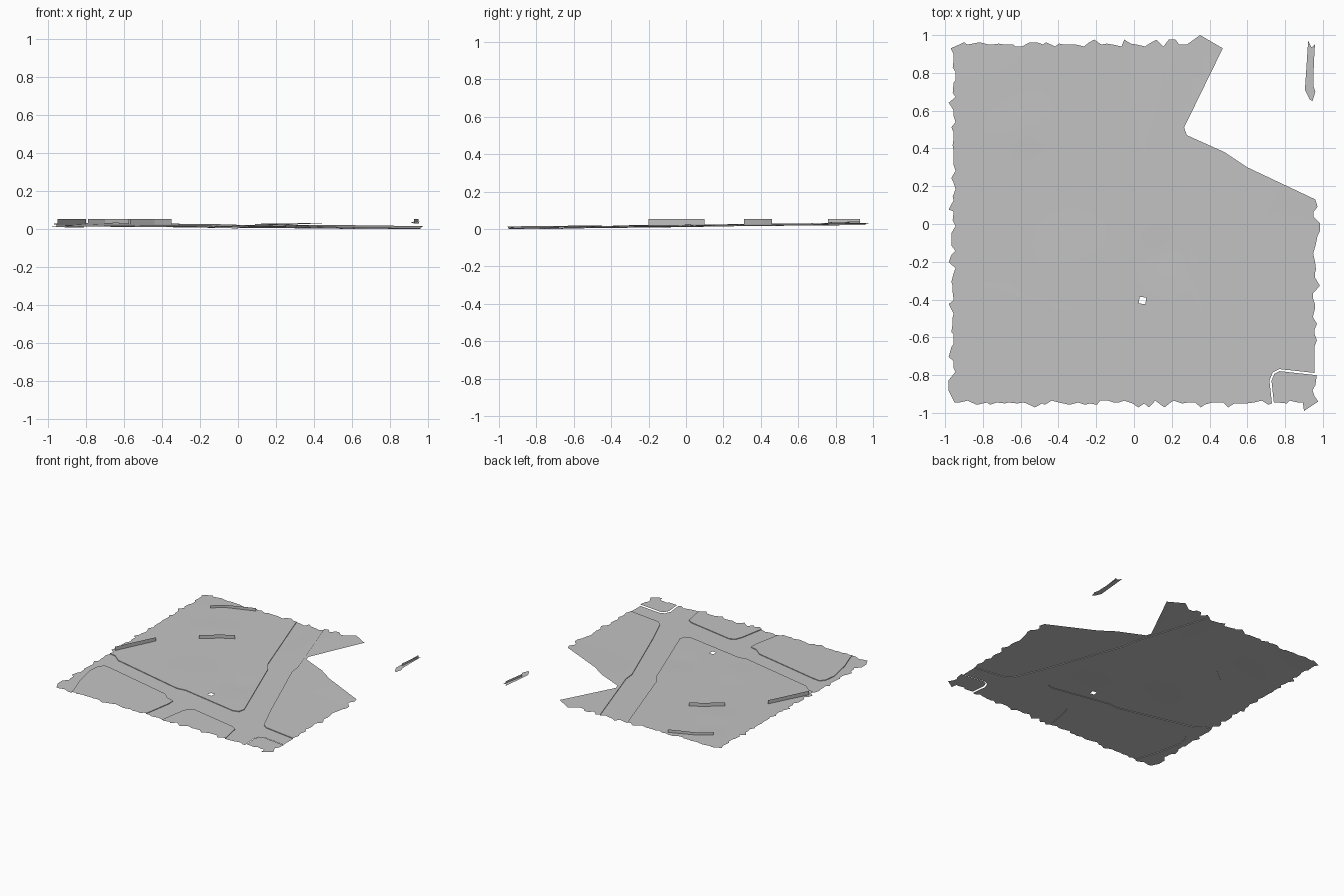
import bpy
import bmesh
import math
import random
from mathutils import Vector
from mathutils.geometry import delaunay_2d_cdt

random.seed(4)
if "Cube" in bpy.data.objects:
    bpy.data.objects.remove(bpy.data.objects["Cube"])

KERB = 0.005
WALL_TOP = 0.053

grey = bpy.data.materials.new("plain_grey")
grey.use_nodes = True
grey.diffuse_color = (0.55, 0.55, 0.55, 1)
grey.node_tree.nodes["Principled BSDF"].inputs["Base Color"].default_value = (0.55, 0.55, 0.55, 1)


def ground(x, y):
    """Gently sloping terrain with a few soft swells."""
    z = 0.019 - 0.006 * x + 0.009 * y + 0.02 * max(x, 0) * max(y, 0)
    for cx, cy, r, h in ((-0.6, 0.5, 0.12, 0.004), (0.15, -0.15, 0.1, -0.004),
                         (-0.75, 0.8, 0.12, 0.003), (-0.3, -0.2, 0.15, 0.002)):
        z += h * math.exp(-((x - cx) ** 2 + (y - cy) ** 2) / (r * r))
    return z


def inside(p, poly):
    """Even-odd point in polygon test."""
    hit = False
    for (ax, ay), (bx, by) in zip(poly, poly[1:] + poly[:1]):
        if (ay > p[1]) != (by > p[1]) and p[0] < ax + (p[1] - ay) * (bx - ax) / (by - ay):
            hit = not hit
    return hit


def torn(a, b):
    """Ragged edge from a to b, walking counter-clockwise round the sheet."""
    a, b = Vector(a), Vector(b)
    along = b - a
    out = Vector((along.y, -along.x)).normalized()
    count = int(along.length / 0.032)
    points = [tuple(a)]
    for i in range(1, count):
        t = (i + random.uniform(-0.35, 0.35)) / count
        push = random.choice((0, 0, 0.005, -0.01, 0.012, 0.026))
        points.append(tuple(a + along * t + out * push))
    return points


def finish(bm, name):
    mesh = bpy.data.meshes.new(name)
    bm.to_mesh(mesh)
    bm.free()
    mesh.materials.append(grey)
    obj = bpy.data.objects.new(name, mesh)
    bpy.context.collection.objects.link(obj)
    return obj


# Sheet outline: three torn sides, and a clean notch at the back left
outline = (torn((-0.95, -0.945), (0.93, -0.945)) + [(0.9, -0.99), (0.975, -0.94)]
           + torn((0.955, -0.91), (0.96, 0.13))
           + [(0.96, 0.13), (0.6, 0.3), (0.48, 0.38), (0.28, 0.47), (0.265, 0.51),
              (0.47, 0.93), (0.35, 1.0)]
           + torn((0.28, 0.95), (-0.94, 0.95)) + [(-0.97, 0.93)]
           + torn((-0.955, 0.9), (-0.955, -0.92)))

# Raised city blocks; they run past the sheet where it is torn off
blocks = [
    [(-1.2, -0.24), (-0.96, -0.26), (-0.9, -0.27), (-0.84, -0.32), (-0.22, -0.46),
     (-0.15, -0.45), (0.33, -0.535), (0.375, -0.52), (0.385, -0.47), (0.14, 0.18),
     (0.09, 0.25), (-0.18, 1.05), (-1.2, 1.05)],
    [(-0.78, -1.1), (-0.82, -0.91), (-0.87, -0.77), (-0.91, -0.58), (-0.9, -0.49),
     (-0.87, -0.45), (-0.8, -0.46), (-0.24, -0.585), (-0.18, -0.635), (-0.12, -0.65),
     (-0.12, -0.71), (-0.19, -1.1)],
    [(-0.03, -1.1), (0.03, -0.75), (0.05, -0.7), (0.09, -0.68), (0.48, -0.755),
     (0.52, -0.78), (0.58, -1.1)],
    [(0.06, 1.05), (0.3, 0.33), (0.31, 0.24), (0.55, -0.37), (0.65, -0.6),
     (0.69, -0.63), (1.2, -0.7), (1.2, 1.05)],
]

# Corner block parted from the road by an open slit
slit = [(0.747, -1.1), (0.717, -0.83), (0.735, -0.785), (0.77, -0.768), (1.2, -0.815)]
corner = [(0.757, -1.1), (0.728, -0.83), (0.743, -0.793), (0.77, -0.779), (1.2, -0.826)]
for loop in (slit, corner):
    loop.append((1.2, -1.1))

# Small open shaft
shaft = [(0.025, -0.42), (0.06, -0.425), (0.065, -0.39), (0.03, -0.385)]


def level(p):
    if not inside(p, outline) or inside(p, shaft):
        return None
    if inside(p, corner):
        return "block"
    if inside(p, slit):
        return None
    return "block" if any(inside(p, b) for b in blocks) else "road"


# Triangulate every border together with a loose grid of inner points
points, edges = [], []
for loop in [outline, slit, corner, shaft] + blocks:
    start = len(points)
    points += [Vector(p) for p in loop]
    edges += [(start + i, start + (i + 1) % len(loop)) for i in range(len(loop))]
steps = [i * 0.06 for i in range(-15, 16)]
points += [Vector((x, y)) for x in steps for y in steps]
flat, _, tris, *_ = delaunay_2d_cdt(points, edges, [], 0, 1e-5)

bm = bmesh.new()
made, road_edges, block_edges = {}, set(), []


def vert(i, zone):
    if (i, zone) not in made:
        x, y = flat[i]
        made[i, zone] = bm.verts.new((x, y, ground(x, y) - (KERB if zone == "road" else 0)))
    return made[i, zone]


for tri in tris:
    zone = level(sum((flat[i] for i in tri), Vector((0, 0))) / 3)
    if zone is None:
        continue
    face = bm.faces.new([vert(i, zone) for i in tri])
    face.normal_update()
    if face.normal.z < 0:
        face.normal_flip()
        tri = tri[::-1]
    sides = list(zip(tri, tri[1:] + tri[:1]))
    if zone == "road":
        road_edges.update((b, a) for a, b in sides)
    else:
        block_edges += sides

# Kerbs join blocks to the road
for a, b in block_edges:
    if (a, b) in road_edges:
        bm.faces.new((vert(b, "block"), vert(a, "block"), vert(a, "road"), vert(b, "road")))

# Rest the lowest point on the floor
drop = min(v.co.z for v in bm.verts)
for v in bm.verts:
    v.co.z -= drop
bm.verts.ensure_lookup_table()
sheet = finish(bm, "street_sheet")
bpy.context.view_layer.objects.active = sheet
sheet.select_set(True)
bpy.ops.object.shade_smooth_by_angle(angle=math.radians(30))

# Loose torn scrap at the far corner
bm = bmesh.new()
scrap = [(0.905, 0.71), (0.93, 0.715), (0.93, 0.66), (0.945, 0.65), (0.96, 0.7),
         (0.95, 0.73), (0.952, 0.85), (0.958, 0.95), (0.94, 0.935), (0.922, 0.97)]
bm.faces.new([bm.verts.new((x, y, ground(x, y) - drop)) for x, y in scrap])
bmesh.ops.triangulate(bm, faces=bm.faces[:])
finish(bm, "loose_scrap")

# Thin standing walls
walls = {
    "back_wall": [(-0.79, 0.78), (-0.7, 0.85), (-0.49, 0.93)],
    "middle_wall": [(-0.575, 0.325), (-0.565, 0.31), (-0.44, 0.41), (-0.35, 0.46)],
    "side_wall": [(-0.95, -0.2), (-0.8, 0.1)],
    "scrap_wall": [(0.925, 0.76), (0.95, 0.93)],
}
for name, path in walls.items():
    bm = bmesh.new()
    low = [bm.verts.new((x, y, ground(x, y) - drop)) for x, y in path]
    high = [bm.verts.new((x, y, WALL_TOP)) for x, y in path]
    for i in range(len(path) - 1):
        bm.faces.new((low[i], low[i + 1], high[i + 1], high[i]))
    finish(bm, name)
